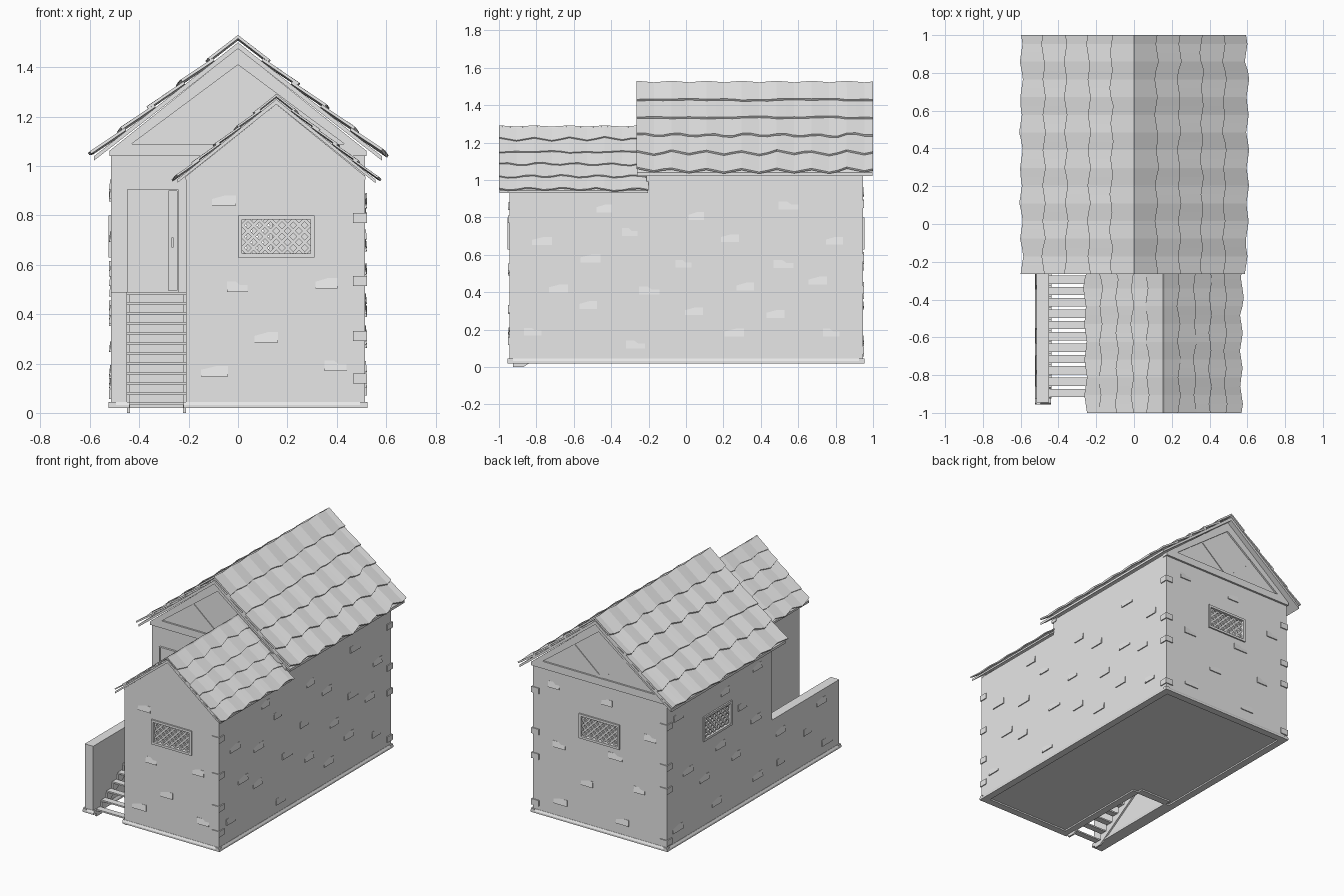
import bpy, bmesh, math, random
from mathutils import Matrix, Vector

random.seed(4)
if "Cube" in bpy.data.objects:
    bpy.data.objects.remove(bpy.data.objects["Cube"], do_unlink=True)

grey = bpy.data.materials.new("plain_grey")
grey.use_nodes = True
grey.diffuse_color = (0.8, 0.8, 0.8, 1)
grey.node_tree.nodes["Principled BSDF"].inputs["Base Color"].default_value = (0.8, 0.8, 0.8, 1)


def finish(name, bm, fix_normals=True):
    if fix_normals:
        bmesh.ops.recalc_face_normals(bm, faces=bm.faces)
    mesh = bpy.data.meshes.new(name)
    bm.to_mesh(mesh)
    bm.free()
    mesh.materials.append(grey)
    obj = bpy.data.objects.new(name, mesh)
    bpy.context.collection.objects.link(obj)
    return obj


# A frame is a wall plane: u runs along it, z up, depth points outward
def frame(x, y, turn):
    return Matrix.Translation((x, y, 0)) @ Matrix.Rotation(math.radians(turn), 4, 'Z')


def part(name, place, prisms):
    bm = bmesh.new()
    for pts, d0, d1 in prisms:
        n = len(pts)
        outer = d1 if isinstance(d1, list) else [d1] * n
        back = [bm.verts.new(place @ Vector((u, -d0, z))) for u, z in pts]
        face = [bm.verts.new(place @ Vector((u, -d, z))) for (u, z), d in zip(pts, outer)]
        bm.faces.new(back)
        bm.faces.new(face)
        for i in range(n):
            j = (i + 1) % n
            bm.faces.new((back[i], back[j], face[j], face[i]))
    return finish(name, bm)


def rect(u0, z0, u1, z1):
    return [(u0, z0), (u1, z0), (u1, z1), (u0, z1)]


def around(outer, hole):
    a, b, c, d = outer
    e, f, g, h = hole
    return [rect(a, b, e, d), rect(g, b, c, d), rect(e, b, g, f), rect(e, h, g, d)]


def slabs(shapes, d0, d1):
    return [(s, d0, d1) for s in shapes]


def bar(p, q, w):
    p, q = Vector(p), Vector(q)
    side = (q - p).orthogonal().normalized() * w / 2
    return [tuple(p - side), tuple(q - side), tuple(q + side), tuple(p + side)]


def lattice(u0, z0, u1, z1, step, w):
    shapes, width, height = [], u1 - u0, z1 - z0
    c = -width + step / 2
    while c < height:
        a, b = max(0, -c), min(width, height - c)
        if b - a > step / 4:
            shapes.append(bar((u0 + a, z0 + a + c), (u0 + b, z0 + b + c), w))
            shapes.append(bar((u1 - a, z0 + a + c), (u1 - b, z0 + b + c), w))
        c += step
    return shapes


front = frame(0, -0.945, 0)
inner = frame(0, -0.21, 0)
back = frame(0, 0.945, 180)
left = frame(0.515, 0, 90)
right = frame(-0.515, 0, -90)
middle = frame(0, 0, -90)
LOW, THICK = 0.03, -0.03
windows = {"front": (front, (0, 0.63, 0.31, 0.80)),
           "back": (back, (-0.155, 0.63, 0.155, 0.80)),
           "right": (right, (-0.55, 0.63, -0.24, 0.80))}

# Walls
part("front_wall", front, slabs(around((-0.21, LOW, 0.515, 0.95), windows["front"][1]), THICK, 0))
part("back_wall", back, slabs(around((-0.515, LOW, 0.515, 1.04), windows["back"][1]), THICK, 0))
part("right_wall", right, slabs(around((-0.945, LOW, 0.21, 1.06), windows["right"][1]), THICK, 0))
part("left_wall", left, slabs([rect(-0.945, LOW, -0.21, 0.95), rect(-0.21, LOW, 0.945, 1.06)], THICK, 0))
part("door_wall", inner, slabs([rect(-0.515, LOW, -0.21, 1.04), rect(-0.21, 0.9, 0.515, 1.04)], THICK, 0))
part("stairwell_wall", middle, [(rect(0.21, LOW, 0.945, 0.95), 0.18, 0.21)])
part("parapet_wall", right, [(rect(0.21, LOW, 0.945, 0.49), -0.065, 0)])

# Floor and the skirt around the foot of the walls
part("floor", inner, [(rect(-0.51, 0.03, 0.51, 0.04), -1.15, 0), (rect(-0.21, 0.03, 0.51, 0.04), 0, 0.73)])
for name, place, u0, u1 in (("front", front, -0.22, 0.525), ("parapet_front", front, -0.525, -0.44),
                            ("back", back, -0.525, 0.525), ("left", left, -0.955, 0.955),
                            ("right", right, -0.955, 0.955), ("door", inner, -0.45, -0.21),
                            ("stairwell", frame(-0.21, 0, -90), 0.21, 0.945),
                            ("parapet", frame(-0.45, 0, 90), -0.945, -0.21)):
    part(name + "_skirt", place, [(rect(u0, 0.02, u1, 0.032), -0.04, 0.01),
                                  (rect(u0, 0.032, u1, 0.045), -0.02, [0.01, 0.01, 0.002, 0.002])])

# Windows: frame and diagonal lattice
for name, (place, hole) in windows.items():
    a, b, c, d = hole
    pane = (a + 0.016, b + 0.016, c - 0.016, d - 0.016)
    part(name + "_window_frame", place, slabs(around(hole, pane), -0.032, 0.01))
    part(name + "_window_lattice", place, slabs(lattice(*pane, 0.046, 0.013), -0.014, -0.004))


# Gables with raised frames and braces
def gable(name, place, cx, x0, x1, z0, z_side, top):
    part(name, place, [([(x0, z0), (x1, z0), (x1, z_side), (cx, top), (x0, z_side)], THICK, 0.002)])


for name, place in (("front", inner), ("back", back)):
    gable(name + "_gable", place, 0, -0.52, 0.52, 1.04, 1.062, 1.477)
    rake = [(0.52, 1.04), (0.43, 1.09), (0, 1.41), (0, 1.477), (0.52, 1.062)]
    beams = [rake, [(-u, z) for u, z in rake],
             [(-0.52, 1.04), (0.52, 1.04), (0.43, 1.09), (-0.43, 1.09)]]
    part(name + "_gable_beams", place, slabs(beams, 0, 0.014))
    part(name + "_gable_braces", place, slabs([bar((0, 1.09), (s * 0.2, 1.26), 0.03) for s in (-1, 1)], 0, 0.007))
gable("porch_gable", front, 0.155, -0.212, 0.517, 0.945, 0.957, 1.25)


# Tiled roofs: a thin deck below overlapping wavy rows
def roof(name, cx, apex, slope, half, y0, y1, lift, thick):
    place = frame(cx, y0, 0)
    eave, h = apex - slope * (half - 0.012), half - 0.012
    part(name + "_deck", place, [([(0, apex), (s * h, eave), (s * h, eave - thick * 0.7), (0, apex - thick)],
                                  y0 - y1 + 0.004, -0.004) for s in (-1, 1)])
    rows, cols = 5, round((y1 - y0) / 0.0475)
    bm = bmesh.new()
    for side in (-1, 1):
        for r in range(rows):
            upper = half * r / rows - (0.004 if r == 0 else 0.02)
            lower = half * (r + 1) / rows
            start = lift if r == 0 else lift * 0.3
            edge, phase = [], random.choice((0, 1, 2, 3))
            drift = 0
            for j in range(cols + 1):
                y = y0 + (y1 - y0) * j / cols
                wave = 0.22 * lift * math.cos(math.pi * j / 2)
                if j % 4 == 0:
                    drift = random.uniform(-0.005, 0.005)
                x = lower + (-1, 0, 1, 0)[(j + phase) % 4] * 0.007 + drift
                edge.append((bm.verts.new((cx + side * upper, y, apex - slope * upper + start + wave)),
                             bm.verts.new((cx + side * x, y, apex - slope * x + lift * 1.15 + wave))))
            for (a, b), (c, d) in zip(edge, edge[1:]):
                bm.faces.new((a, b, d, c) if side > 0 else (a, c, d, b))
    tiles = finish(name + "_tiles", bm, False)
    solid = tiles.modifiers.new("thickness", 'SOLIDIFY')
    solid.thickness = lift * 0.6
    solid.offset = 0


roof("main_roof", 0, 1.5, 0.79, 0.595, -0.265, 1.0, 0.019, 0.025)
roof("porch_roof", 0.155, 1.27, 0.81, 0.413, -1.0, -0.2, 0.013, 0.02)

# Door with frame, leaf, grille and handle
door = (-0.45, 0.49, -0.24, 0.905)
part("door_frame", inner, slabs(around(door, (-0.443, 0.495, -0.247, 0.898)), 0, 0.014))
part("door_leaf", inner, [(rect(-0.443, 0.495, -0.282, 0.898), 0, 0.009),
                          (rect(-0.28, 0.495, -0.247, 0.898), 0, 0.006)])
part("door_grille", inner, slabs(lattice(-0.385, 0.78, -0.305, 0.825, 0.02, 0.006)
                                 + around((-0.39, 0.775, -0.30, 0.83), (-0.385, 0.78, -0.305, 0.825)), 0.009, 0.014))
part("door_handle", inner, [(rect(-0.269, 0.67, -0.261, 0.71), 0.014, 0.02),
                            (rect(-0.268, 0.672, -0.262, 0.68), 0.006, 0.014),
                            (rect(-0.268, 0.7, -0.262, 0.708), 0.006, 0.014)])

# Open stair: sawtooth stringers and plank treads
steps = [(0.235 + 0.06 * i, 0.49 - 0.0405 * i) for i in range(12)]
saw = [(u + s, z - 0.01) for u, z in steps for s in (-0.03, 0.03)]
saw += [(0.925, 0), (0.87, 0), (0.205, 0.43)]
part("stair_stringers", middle, [(saw, 0.437, 0.449), (saw, 0.211, 0.223)])
part("stair_treads", middle, slabs([rect(u - 0.022, z - 0.01, u + 0.022, z) for u, z in steps], 0.211, 0.45))


# Scattered stones standing slightly proud of the walls
def stones(name, place, u0, u1, z0, z1, columns, rows, hole=(9, 9, 9, 9)):
    shapes = []
    for i in range(columns):
        for j in range(rows):
            if (i + j) % 2:
                continue
            u = u0 + (u1 - u0) * (i + random.uniform(0.2, 0.8)) / columns
            z = z0 + (z1 - z0) * (j + random.uniform(0.2, 0.8)) / rows
            w, h = random.uniform(0.04, 0.055), 0.021
            if hole[0] - w < u < hole[2] + w and hole[1] - h < z < hole[3] + h:
                continue
            tilt = [0.007, 0.007, 0.003, -0.004]
            if random.random() < 0.5:
                tilt = [tilt[k] for k in (1, 0, 3, 2)]
            shapes.append((rect(u - w, z - h, u + w, z + h), -0.01, tilt))
    part(name, place, shapes)


stones("front_stones", front, -0.15, 0.46, 0.08, 0.9, 3, 5, windows["front"][1])
stones("back_stones", back, -0.45, 0.45, 0.08, 1.0, 4, 5, windows["back"][1])
stones("left_stones", left, -0.88, 0.88, 0.08, 0.92, 7, 6)
stones("right_stones", right, -0.88, 0.15, 0.08, 1.0, 5, 5, windows["right"][1])
stones("parapet_stones", right, 0.25, 0.88, 0.08, 0.45, 3, 3)

# Corner stones
for place, levels in ((frame(0.515, -0.945, 0), 0.9), (frame(0.515, 0.945, 90), 1.0),
                      (frame(-0.515, 0.945, 180), 1.0)):
    blocks = []
    for k in range(4):
        z = levels * (k + random.uniform(0.3, 0.8)) / 4
        blocks.append((rect(-0.05, z - 0.02, 0.007, z + 0.02), -0.05, 0.007))
    part("corner_stones", place, blocks)
